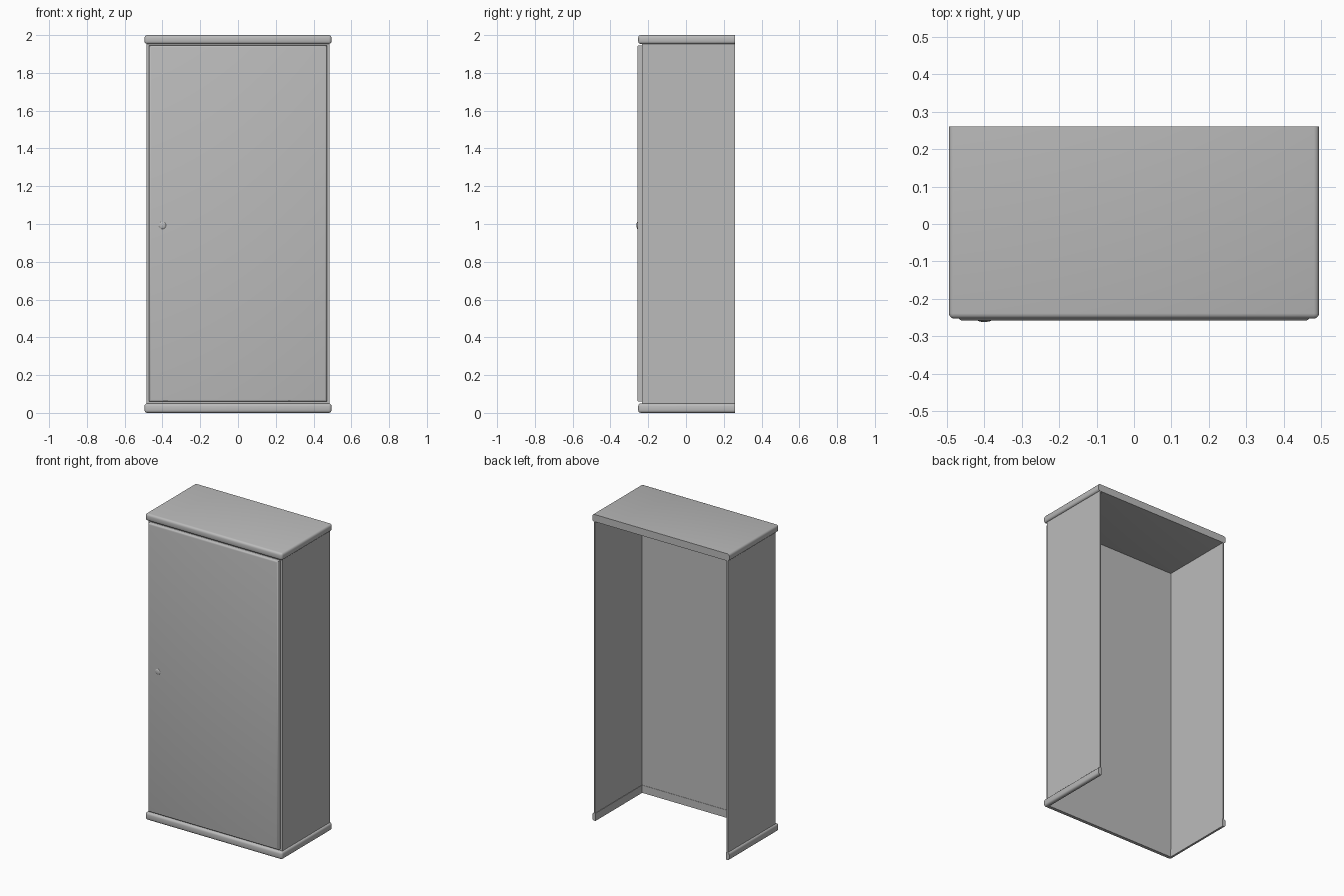
import bpy
import bmesh
from mathutils import Matrix

if "Cube" in bpy.data.objects:
    bpy.data.objects.remove(bpy.data.objects["Cube"])

grey = bpy.data.materials.new("cabinet grey")
grey.use_nodes = True
colour = (0.5, 0.5, 0.5, 1)
grey.diffuse_color = colour
grey.node_tree.nodes["Principled BSDF"].inputs["Base Color"].default_value = colour

BACK = 0.26


def finish(bm, name):
    bmesh.ops.recalc_face_normals(bm, faces=bm.faces)
    mesh = bpy.data.meshes.new(name)
    bm.to_mesh(mesh)
    bm.free()
    mesh.materials.append(grey)
    obj = bpy.data.objects.new(name, mesh)
    bpy.context.collection.objects.link(obj)
    bpy.ops.object.select_all(action="DESELECT")
    obj.select_set(True)
    bpy.context.view_layer.objects.active = obj
    bpy.ops.object.shade_smooth_by_angle(angle=0.6)
    return obj


def prism(name, outline, z0, z1, radius=0, keep=lambda a, b: True):
    """Extrude a flat outline upward and round the edges chosen by keep."""
    bm = bmesh.new()
    base = bm.faces.new([bm.verts.new((x, y, z0)) for x, y in outline])
    top = bmesh.ops.extrude_face_region(bm, geom=[base])["geom"]
    bmesh.ops.translate(bm, vec=(0, 0, z1 - z0),
                        verts=[v for v in top if isinstance(v, bmesh.types.BMVert)])
    if radius:
        edges = [e for e in bm.edges if keep(e.verts[0].co, e.verts[1].co)]
        bmesh.ops.bevel(bm, geom=edges, offset=radius, segments=3,
                        profile=0.5, affect="EDGES")
    return finish(bm, name)


def rect(x0, x1, y0, y1):
    return [(x0, y0), (x1, y0), (x1, y1), (x0, y1)]


def outer_edge(a, b):
    """Edges lying on the front or on either outer side of the trim."""
    return (max(a.y, b.y) < -0.25 or min(a.x, b.x) > 0.49
            or max(a.x, b.x) < -0.49) and not min(a.y, b.y) > BACK - 0.01


# Top slab and open U-shaped bottom trim
prism("top_slab", rect(-0.495, 0.495, -0.253, BACK), 1.953, 2, 0.014, outer_edge)
trim = [(-0.495, BACK), (-0.495, -0.253), (0.495, -0.253), (0.495, BACK),
        (0.472, BACK), (0.472, -0.222), (-0.472, -0.222), (-0.472, BACK)]
prism("bottom_trim", trim, 0, 0.05, 0.014, outer_edge)

# Thin side walls, open at the back
for side, name in ((1, "left_wall"), (-1, "right_wall")):
    x0, x1 = sorted((side * 0.475, side * 0.484))
    prism(name, rect(x0, x1, -0.232, BACK), 0.045, 1.958)

# Front panel behind the door
prism("front_panel", rect(-0.48, 0.48, -0.234, -0.224), 0.045, 1.958)

# Door with softened front rim
prism("door", rect(-0.47, 0.47, -0.258, -0.233), 0.06, 1.945, 0.01,
      lambda a, b: max(a.y, b.y) < -0.25)

# Shallow round door knob
bm = bmesh.new()
bmesh.ops.create_uvsphere(bm, u_segments=20, v_segments=12, radius=0.02)
bmesh.ops.transform(bm, matrix=Matrix.Translation((-0.4, -0.256, 0.993))
                    @ Matrix.Diagonal((1, 0.3, 1, 1)), verts=bm.verts)
finish(bm, "door_knob")
